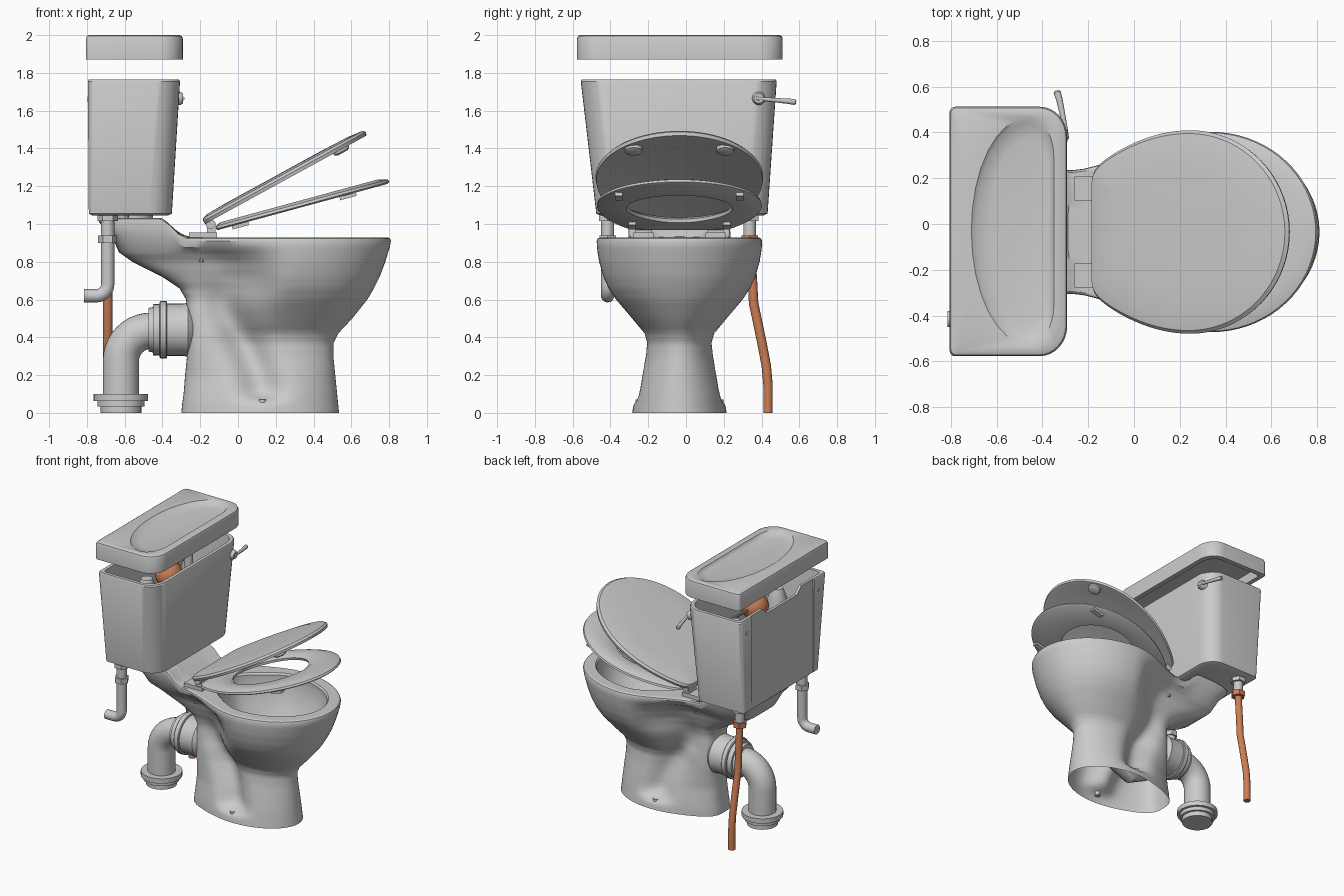
import bpy, bmesh, math
from mathutils import Vector, Matrix

C = -0.035  # centre line of the pan in y
GREY, COPPER = (bpy.data.materials.new(n) for n in ("light_grey", "copper"))
GREY.diffuse_color, COPPER.diffuse_color = (0.6, 0.6, 0.6, 1), (0.6, 0.21, 0.09, 1)

def loft(name, rings, cap0=False, cap1=False, cyclic=False, mat=GREY):
    """Skin a list of equal-length closed rings."""
    bm = bmesh.new()
    vs = [[bm.verts.new(p) for p in r] for r in rings]
    n = len(vs[0])
    for a, b in list(zip(vs, vs[1:])) + ([(vs[-1], vs[0])] if cyclic else []):
        for i in range(n):
            bm.faces.new((a[i], a[(i + 1) % n], b[(i + 1) % n], b[i]))
    for cap, ring in ((cap0, vs[0][::-1]), (cap1, vs[-1])):
        if cap:
            bm.faces.new(ring)
    bmesh.ops.recalc_face_normals(bm, faces=bm.faces)
    me = bpy.data.meshes.new(name)
    bm.to_mesh(me)
    bm.free()
    me.materials.append(mat)
    ob = bpy.data.objects.new(name, me)
    bpy.context.collection.objects.link(ob)
    return ob

def tube(name, pts, r, mat=GREY, n=20):
    """Sweep a circle along a path; r is one radius or one per point."""
    pts = [Vector(p) for p in pts]
    rs = r if isinstance(r, list) else [r] * len(pts)
    up = Vector((0, 1, 0)) if abs((pts[-1] - pts[0]).normalized().y) < 0.9 else Vector((1, 0, 0))
    rings = []
    for i, p in enumerate(pts):
        t = pts[min(i + 1, len(pts) - 1)] - pts[max(i - 1, 0)]
        u = t.cross(up).normalized()
        v = t.cross(u).normalized()
        rings.append([p + rs[i] * (u * math.cos(a) + v * math.sin(a))
                      for a in (2 * math.pi * k / n for k in range(n))])
    return loft(name, rings, True, True, mat=mat)

def box(name, x0, x1, y0, y1, z0, z1):
    q = [(x0, y0), (x1, y0), (x1, y1), (x0, y1)]
    return loft(name, [[(x, y, z) for x, y in q] for z in (z0, z1)], True, True)

def arc(cx, cz, r, a0, a1, y, n=10):
    angles = [math.radians(a0 + (a1 - a0) * k / n) for k in range(n + 1)]
    return [(cx + r * math.cos(a), y, cz + r * math.sin(a)) for a in angles]

def smooth(t):
    t = min(max(t, 0), 1)
    return t * t * (3 - 2 * t)

def egg(z, xf, xb, hy, hb, xc, p=5, taper=1.0):
    """Rounded nose in +x, tapering to a squarer tail in -x (taper 0 = parabola)."""
    half = [(xc + (xf - xc) * math.cos(a), hy * math.sin(a)) for a in (math.pi * k / 36 for k in range(19))]
    for k in range(1, 29):
        t = 1 - (1 - k / 28) ** 2
        w = hy + (hb - hy) * (smooth(t * taper) if taper else t * t)
        half.append((xc - (xc - xb) * t, w * max(0, 1 - t ** p) ** (1 / p)))
    return [(x, C + y, z) for x, y in half] + [(x, C - y, z) for x, y in half[-2:0:-1]]

def rrect(z, x0, x1, y0, y1, front, back, n=8):
    """Rectangle with elliptical corners (rx, ry) for the +x and -x sides."""
    out = []
    for sx, sy, (rx, ry), a0 in ((1, 1, front, 0), (-1, 1, back, 90), (-1, -1, back, 180), (1, -1, front, 270)):
        cx = x1 - rx if sx > 0 else x0 + rx
        cy = y1 - ry if sy > 0 else y0 + ry
        out += [(cx + rx * math.cos(a), cy + ry * math.sin(a), z)
                for a in (math.radians(a0 + 90 * k / n) for k in range(n + 1))]
    return out

# Pan: pedestal, bowl, raised rear deck and basin in one skin
def lift(x):
    return 0.105 * smooth((-0.27 - x) / 0.15)

def recess(p):
    # slanted hollow in each flank that leaves a foot for the floor screw
    x, y, z = p
    xm = 0.13 - 0.25 * smooth((z - 0.05) / 0.75)
    d = 0.09 * math.exp(-((x - xm) / 0.1) ** 2) * smooth((z - 0.04) / 0.08) * smooth((0.78 - z) / 0.35)
    return (x, y - math.copysign(min(d, abs(y - C) * 0.6), y - C), z)

levels = [  # z, front, back, half width, tail half width, widest x, squareness, taper
    (0.0, 0.535, -0.30, 0.250, 0.19, 0.15, 3, 1), (0.05, 0.53, -0.295, 0.242, 0.19, 0.15, 3, 1),
    (0.10, 0.525, -0.288, 0.235, 0.185, 0.15, 3, 1), (0.2, 0.515, -0.28, 0.213, 0.17, 0.15, 3, 1),
    (0.3, 0.505, -0.27, 0.187, 0.16, 0.16, 4, 1), (0.37, 0.505, -0.265, 0.174, 0.155, 0.18, 5, 1),
    (0.42, 0.53, -0.265, 0.185, 0.155, 0.2, 5, 1), (0.5, 0.605, -0.265, 0.25, 0.155, 0.24, 5, 1.2),
    (0.6, 0.685, -0.275, 0.335, 0.16, 0.27, 4, 1.35), (0.66, 0.72, -0.31, 0.375, 0.165, 0.28, 4, 1.55),
    (0.72, 0.75, -0.40, 0.402, 0.17, 0.28, 5, 1.8), (0.8, 0.78, -0.56, 0.425, 0.19, 0.28, 6, 2),
    (0.85, 0.795, -0.63, 0.433, 0.225, 0.28, 7, 1.9)]
rings = [[recess(p) for p in egg(*(u + (v - u) * f for u, v in zip(a, b)))]
         for a, b in zip(levels, levels[1:]) for f in (0, 1 / 3, 2 / 3)] + [egg(*levels[-1])]
for z, xf, xb, hy, hb, k in ((0.875, 0.803, -0.67, 0.436, 0.26, 0.6), (0.91, 0.81, -0.735, 0.438, 0.27, 0.95),
                             (0.922, 0.805, -0.74, 0.433, 0.267, 1)):
    rings.append([(x, y, z + k * lift(x)) for x, y, _ in egg(z, xf, xb, hy, hb, 0.28, 8, 1.8)])
outer = egg(0.928, 0.795, -0.73, 0.422, 0.26, 0.28, 8, 1.8)
inner = egg(0.928, 0.725, -0.10, 0.35, 0.23, 0.28, 3)
for k in range(11):
    ring = [Vector(a).lerp(b, k / 10) for a, b in zip(outer, inner)]
    rings.append([(v.x, v.y, 0.928 + lift(v.x)) for v in ring])
rings += [egg(*l) for l in (
    (0.915, 0.715, -0.09, 0.34, 0.22, 0.28, 3), (0.86, 0.715, -0.09, 0.345, 0.22, 0.28, 3),
    (0.7, 0.65, -0.05, 0.29, 0.19, 0.28, 3), (0.55, 0.5, 0.0, 0.2, 0.14, 0.25, 3),
    (0.42, 0.33, 0.03, 0.11, 0.09, 0.18, 3), (0.33, 0.27, 0.06, 0.08, 0.07, 0.16, 3))]
loft("pan", rings, cap1=True)
tube("trap", [(0.16, C, 0.37), (0.1, C, 0.24), (0, C, 0.2), (-0.1, C, 0.25), (-0.2, C, 0.38), (-0.25, C, 0.43)], 0.09)
for s in (-1, 1):
    tube("floor_screw", [(0.13, C + s * 0.215, 0.04), (0.13, C + s * 0.215, 0.07)], 0.018, n=12)
# Waste outlet, collar, elbow and floor socket
tube("outlet_horn", [(x, C, 0.44) for x in (-0.2, -0.24, -0.265, -0.3, -0.39)], [0.07, 0.12, 0.142, 0.138, 0.138], n=32)
tube("outlet_collar", [(x, C, 0.44) for x in (-0.375, -0.38, -0.41, -0.415)], [0.147, 0.152, 0.152, 0.147], n=32)
tube("outlet_seal", [(x, C, 0.44) for x in (-0.41, -0.45, -0.451, -0.475)], [0.137, 0.135, 0.12, 0.115], n=32)
tube("waste_elbow", [(-0.4, C, 0.435)] + arc(-0.46, 0.275, 0.16, 90, 180, C) + [(-0.62, C, 0.05)], 0.096, n=28)
for z0, z1, r in ((0.0, 0.035, 0.108), (0.035, 0.065, 0.125), (0.063, 0.1, 0.144)):
    tube("waste_socket", [(-0.62, C, z0), (-0.62, C, z1)], r, n=32)
# Cistern: open tapered box with a notched, recessed rear wall
S, F, G = (0.025, 0.025), (0.12, 0.13), (0.1, 0.11)
cistern = loft("cistern", [
    rrect(1.045, -0.77, -0.37, -0.455, 0.41, F, S), rrect(1.055, -0.79, -0.35, -0.475, 0.432, F, S),
    rrect(1.755, -0.795, -0.307, -0.557, 0.48, F, S), rrect(1.765, -0.79, -0.312, -0.552, 0.475, F, S),
    rrect(1.765, -0.765, -0.337, -0.527, 0.449, G, S), rrect(1.09, -0.76, -0.38, -0.447, 0.404, G, S)], True, True)
notch = ((-0.27, 1.8), (0.2, 1.8), (0.2, 1.765), (0.14, 1.715), (-0.21, 1.715), (-0.27, 1.765))
cutters = [loft("notch_cutter", [[(x, y, z) for y, z in notch] for x in (-0.85, -0.72)], True, True),
           box("rear_panel_cutter", -0.9, -0.785, -0.41, 0.34, 1.0, 1.9)]
for c in cutters:
    c.hide_render = True
    m = cistern.modifiers.new(c.name, "BOOLEAN")
    m.operation, m.object, m.solver = "DIFFERENCE", c, "EXACT"
for y in (-0.47, 0.40):
    tube("wall_screw", [(-0.78, y, 1.66), (-0.798, y, 1.66)], 0.014, n=12)
# Cistern lid, raised, with a dished top and hollow underside
loft("cistern_lid", [
    rrect(1.94, -0.765, -0.335, -0.535, 0.47, G, S), rrect(1.87, -0.77, -0.33, -0.54, 0.475, G, S),
    rrect(1.87, -0.805, -0.292, -0.577, 0.512, F, S), rrect(1.98, -0.805, -0.292, -0.577, 0.512, F, S),
    rrect(1.994, -0.8, -0.297, -0.572, 0.507, F, S), rrect(2.0, -0.79, -0.307, -0.562, 0.497, F, S),
    rrect(2.0, -0.71, -0.35, -0.525, 0.465, (0.11, 0.17), (0.249, 0.494)),
    rrect(1.985, -0.69, -0.358, -0.5, 0.44, (0.11, 0.17), (0.22, 0.469)),
    rrect(1.975, -0.63, -0.375, -0.43, 0.37, (0.09, 0.15), (0.164, 0.399))], True, True)
# Flush lever
tube("lever_boss", [(-0.34, 0.385, 1.665), (-0.305, 0.385, 1.665), (-0.29, 0.385, 1.665)], [0.035, 0.035, 0.025])
tube("flush_lever", [(-0.293, 0.37, 1.665), (-0.3, 0.42, 1.66), (-0.325, 0.54, 1.65), (-0.335, 0.575, 1.646),
                     (-0.336, 0.582, 1.645)], [0.01, 0.01, 0.014, 0.016, 0.01], n=12)
# Cistern fittings: float, arm, inlet valve and flush siphon
bulb = [math.pi * (k + 0.3) / 12.6 for k in range(13)]
tube("float", [(-0.54, -0.06 - 0.1 * math.cos(a), 1.625) for a in bulb], [0.095 * math.sin(a) for a in bulb], COPPER, 24)
tube("float_arm", [(-0.54, 0.02, 1.625), (-0.6, 0.3, 1.68)], 0.01, n=10)
tube("inlet_valve", [(-0.65, 0.335, 1.08), (-0.65, 0.335, 1.7)], 0.03)
tube("siphon", [(-0.56, -0.3, 1.08), (-0.56, -0.3, 1.6), (-0.56, -0.3, 1.68)], [0.07, 0.07, 0.04])
# Cistern to pan coupling
tube("cistern_gasket", [(-0.55, C, 1.02), (-0.55, C, 1.05)], 0.1, n=28)
for y in (C - 0.2, C + 0.2):
    tube("cistern_bolt", [(-0.59, y, 0.96), (-0.59, y, 1.05)], 0.012, n=10)
# Overflow pipe and copper supply pipe with their nuts
X, YO, YS = -0.69, -0.415, 0.337
tube("overflow_pipe", [(X, YO, 1.05), (X, YO, 0.7)] + arc(-0.75, 0.68, 0.06, 0, -90, YO) + [(-0.815, YO, 0.62)], 0.035)
tube("supply_pipe", [(X, y, z) for y, z in ((YS, 0.92), (0.345, 0.8), (0.353, 0.68), (0.358, 0.58), (0.375, 0.5),
     (0.4, 0.38), (0.425, 0.25), (0.434, 0.15), (0.434, 0.0))], 0.025, COPPER)
for y, mat in ((YO, GREY), (YS, COPPER)):
    tube("tail_thread", [(X, y, 0.93), (X, y, 1.05)], 0.033)
    tube("back_nut", [(X, y, 1.015), (X, y, 1.045)], 0.054, n=6)
    tube("pipe_nut", [(X, y, 0.9), (X, y, 0.94)], 0.05, mat, n=6)

# Seat ring and seat cover, both propped open on the hinge
def place(ob, x, z, deg):
    ob.matrix_world = Matrix.Translation((x, 0, z)) @ Matrix.Rotation(math.radians(-deg), 4, "Y")

SEAT, COVER = (-0.115, 0.966, 15.2), (-0.175, 1.0, 28.7)
place(loft("seat", [egg(*l, 0) for l in (
    (0.0, 0.94, 0.01, 0.425, 0.26, 0.47, 16), (0.008, 0.952, 0, 0.437, 0.27, 0.47, 16),
    (0.022, 0.947, 0.005, 0.433, 0.265, 0.47, 16), (0.036, 0.9, 0.03, 0.395, 0.235, 0.47, 16),
    (0.036, 0.74, 0.13, 0.305, 0.23, 0.44, 2.2), (0.018, 0.7, 0.16, 0.275, 0.21, 0.44, 2.2),
    (0.0, 0.705, 0.155, 0.28, 0.21, 0.44, 2.2))], cyclic=True), *SEAT)
place(loft("seat_cover", [egg(*l, 0) for l in (
    (0.012, 0.89, 0.04, 0.39, 0.24, 0.49, 16), (0.0, 0.95, 0.01, 0.43, 0.26, 0.49, 16),
    (0.0, 0.975, 0, 0.44, 0.27, 0.49, 16), (0.018, 0.982, 0, 0.444, 0.275, 0.49, 16),
    (0.032, 0.968, 0.005, 0.43, 0.265, 0.49, 16), (0.041, 0.88, 0.04, 0.37, 0.24, 0.49, 16),
    (0.044, 0.7, 0.15, 0.25, 0.18, 0.47, 16))], True, True), *COVER)
for s in (-1, 1):
    y = C + s * 0.243
    place(tube("cover_buffer", [(0.82, y, z) for z in (0.015, -0.012, -0.02)], [0.048, 0.045, 0.03]), *COVER)
    for x, v in ((0.72, C + s * 0.32), (0.13, C + s * 0.25)):
        place(box("seat_buffer", x - 0.045, x + 0.045, v - 0.02, v + 0.02, -0.018, 0.01), *SEAT)
    # hinge plate, post, knuckle and fixing bolt
    y = C + s * 0.19
    box("hinge_plate", -0.26, -0.11, y - 0.053, y + 0.053, 0.928, 0.955)
    box("hinge_post", -0.165, -0.12, y - 0.045, y + 0.045, 0.95, 1.0)
    tube("hinge_knuckle", [(-0.145, y - 0.06, 1.0), (-0.145, y + 0.06, 1.0)], 0.026)
    tube("seat_bolt", [(-0.195, y, 0.8), (-0.195, y, 0.93)], 0.012, n=10)
# Apply the cuts, then smooth rounded surfaces while keeping crisp edges
bpy.context.view_layer.objects.active = cistern
cistern.select_set(True)
bpy.ops.object.convert(target="MESH")
for c in cutters:
    bpy.data.objects.remove(c)
bpy.ops.object.select_all(action="SELECT")
bpy.ops.object.shade_smooth_by_angle(angle=math.radians(35))
